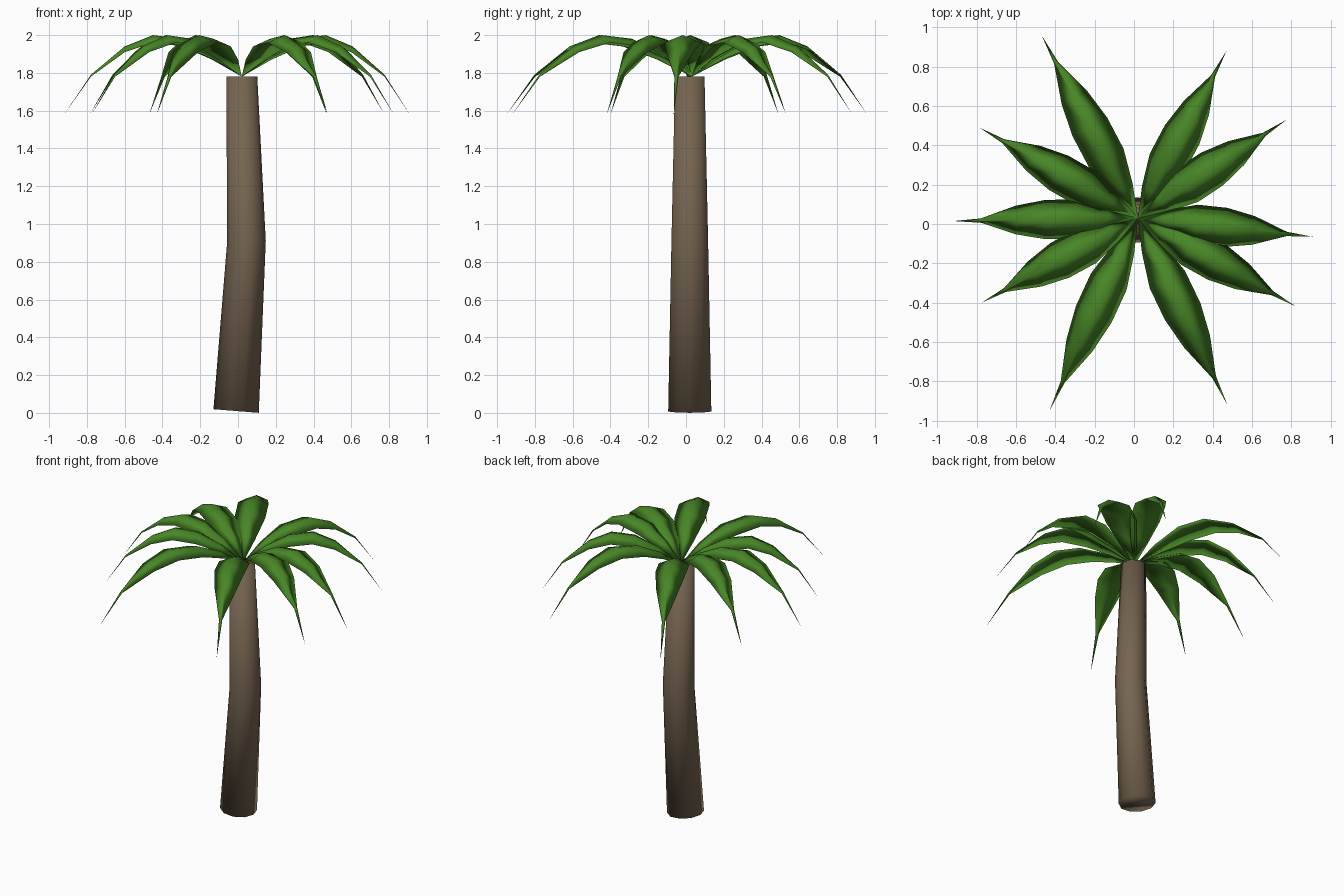
import bpy, bmesh, math
from mathutils import Vector

cube = bpy.data.objects.get("Cube")
if cube:
    bpy.data.objects.remove(cube, do_unlink=True)


def make_material(name, colour):
    mat = bpy.data.materials.new(name)
    mat.use_nodes = True
    mat.diffuse_color = (*colour, 1)
    mat.node_tree.nodes["Principled BSDF"].inputs["Base Color"].default_value = (*colour, 1)
    return mat


def finish(name, bm, mat):
    bmesh.ops.recalc_face_normals(bm, faces=bm.faces)
    for face in bm.faces:
        face.smooth = True
    mesh = bpy.data.meshes.new(name)
    bm.to_mesh(mesh)
    bm.free()
    mesh.materials.append(mat)
    obj = bpy.data.objects.new(name, mesh)
    bpy.context.collection.objects.link(obj)
    return obj


def loft(bm, rings):
    """Join consecutive closed rings with quads."""
    for a, b in zip(rings, rings[1:]):
        for i in range(len(a)):
            j = (i + 1) % len(a)
            bm.faces.new((a[i], a[j], b[j], b[i]))


bark = make_material("brown bark", (0.18, 0.128, 0.08))
leaf = make_material("green leaf", (0.065, 0.24, 0.02))

# Trunk: tapered, gently bent, with a slightly tilted foot
SIDES = 10
bm = bmesh.new()
rings = []
for cx, z, radius, tilt in ((-0.01, 0.01, 0.12, -0.08), (0.045, 0.91, 0.102, 0), (0.02, 1.78, 0.082, 0)):
    ring = []
    for i in range(SIDES):
        a = math.tau * i / SIDES
        dx = radius * math.cos(a)
        ring.append(bm.verts.new((cx + dx, 0.02 + radius * math.sin(a), z + tilt * dx)))
    rings.append(ring)
loft(bm, rings)
bm.faces.new(rings[0])
bm.faces.new(rings[-1])
finish("trunk", bm, bark)

# Fronds: arched blades, each running from the crown to its own tip
CROWN = Vector((0.02, 0.03, 0))
# fraction of length, ridge height, half width, ridge rise above the edges
STATIONS = ((0.16, 1.90, 0.058, 0.03), (0.33, 1.98, 0.10, 0.04), (0.5, 2.0, 0.10, 0.04),
            (0.66, 1.94, 0.073, 0.03), (0.85, 1.79, 0.011, 0.01))
TIPS = ((0.91, -0.065), (0.775, 0.53), (0.47, 0.88), (-0.47, 0.96), (-0.785, 0.49),
        (-0.92, 0.015), (-0.775, -0.40), (-0.43, -0.95), (0.475, -0.92), (0.825, -0.42))


def frond(name, tip):
    span = Vector((*tip, 0)) - CROWN
    side = Vector((-span.y, span.x, 0)).normalized()
    up = Vector((0, 0, 1))
    bm = bmesh.new()
    base = bm.verts.new(CROWN + up * 1.78)
    end = bm.verts.new(CROWN + span + up * 1.58)
    rings = []
    for t, z, half, rise in STATIONS:
        ridge = CROWN + span * t + up * z
        rings.append([bm.verts.new(p) for p in (
            ridge, ridge + side * half - up * rise,
            ridge - up * 0.01, ridge - side * half - up * rise)])
    loft(bm, rings)
    for point, ring in ((base, rings[0]), (end, rings[-1])):
        for i in range(len(ring)):
            bm.faces.new((point, ring[i], ring[(i + 1) % len(ring)]))
    finish(name, bm, leaf)


for number, tip in enumerate(TIPS, 1):
    frond(f"frond_{number}", tip)
